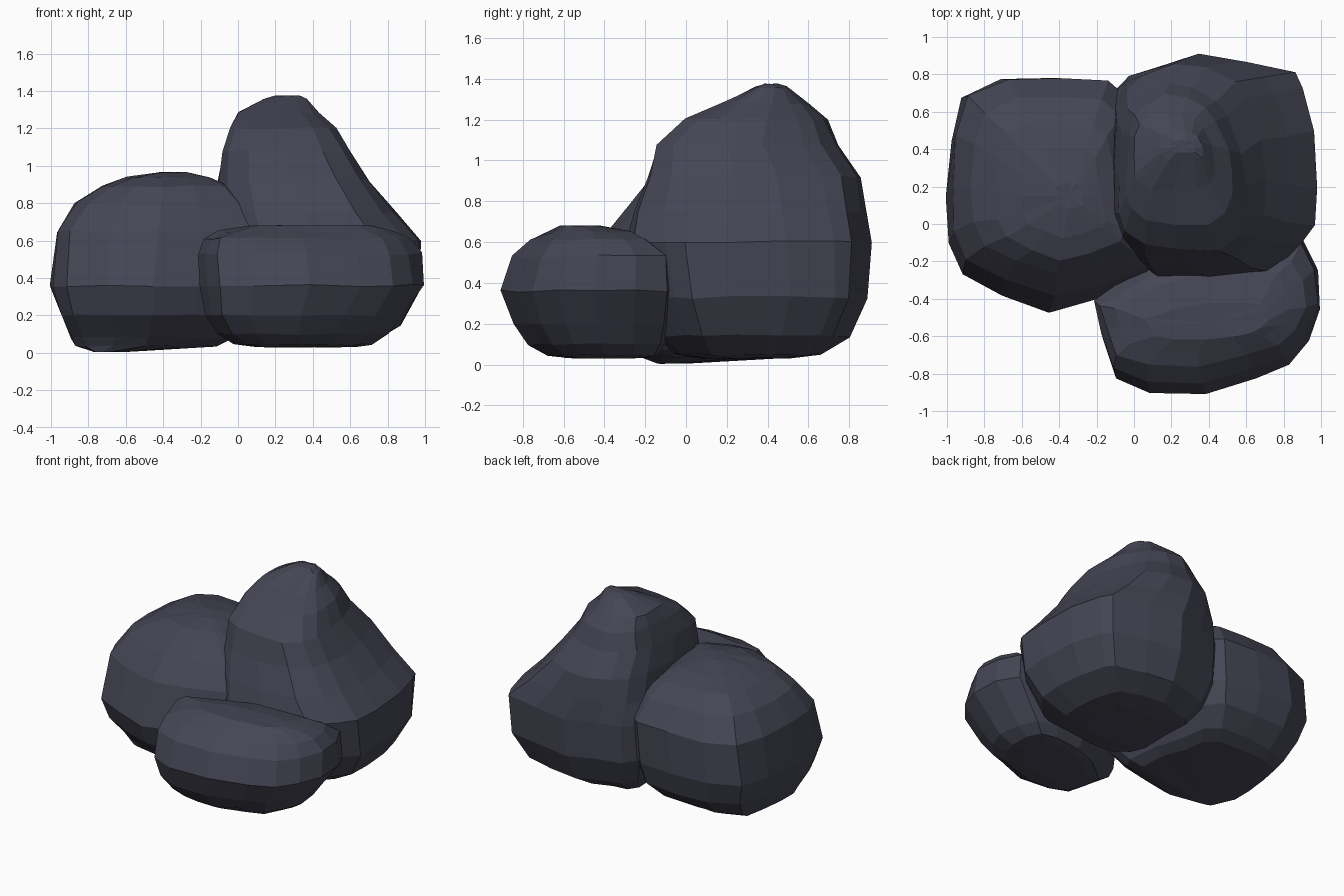
import bpy, bmesh, random
from mathutils import Vector

random.seed(4)
stone = bpy.data.materials.new("dark_stone")
stone.diffuse_color = (0.06, 0.06, 0.09, 1)


def unit(plan):
    """Scale an outline to the 0-1 square."""
    xs, ys = [p[0] for p in plan], [p[1] for p in plan]
    ax, ay, w, d = min(xs), min(ys), max(xs) - min(xs), max(ys) - min(ys)
    return [((x - ax) / w, (y - ay) / d) for x, y in plan]


def rock(name, plan, levels, top_plan=None, blend=(0.6, 1.1)):
    """Stack a plan outline, fitted to each level's (z, x0, x1, y0, y1)."""
    low = unit(plan)
    high = unit(top_plan or plan)
    bm = bmesh.new()
    rings = []
    for i, (z, x0, x1, y0, y1) in enumerate(levels):
        t = min(1, max(0, (z - blend[0]) / (blend[1] - blend[0])))
        s = 0.002 if i in (0, len(levels) - 1) else 0.007
        ring = []
        for (u, v), (p, q) in zip(low, high):
            j = [random.uniform(-s, s) for _ in range(3)]
            u, v = u + (p - u) * t, v + (q - v) * t
            ring.append(bm.verts.new((x0 + u * (x1 - x0) + j[0],
                                      y0 + v * (y1 - y0) + j[1],
                                      max(0, z + j[2]))))
        rings.append(ring)
    n = len(plan)
    for a, b in zip(rings, rings[1:]):
        for i in range(n):
            k = (i + 1) % n
            bm.faces.new((a[i], a[k], b[k], b[i]))
    # close both ends with shallow fans
    for ring in (rings[0], rings[-1]):
        c = bm.verts.new(sum((v.co for v in ring), Vector()) / n)
        for i in range(n):
            bm.faces.new((ring[i], ring[(i + 1) % n], c))
    bmesh.ops.recalc_face_normals(bm, faces=bm.faces)
    me = bpy.data.meshes.new(name)
    bm.to_mesh(me)
    bm.free()
    me.materials.append(stone)
    ob = bpy.data.objects.new(name, me)
    bpy.context.collection.objects.link(ob)


# Low rounded boulder on the left
rock("left_boulder",
     [(-.99, -.1), (-1, .15), (-.98, .45), (-.92, .68), (-.7, .78), (-.42, .79),
      (-.15, .77), (-.03, .66), (.02, .4), (.08, .1), (.12, -.2), (.07, -.31),
      (-.2, -.41), (-.45, -.47), (-.7, -.38), (-.92, -.27)],
     [(.005, -.77, -.6, -.14, .0), (.04, -.87, -.12, -.22, .53),
      (.08, -.89, -.04, -.28, .62), (.2, -.95, .05, -.41, .73),
      (.36, -1, .1, -.47, .78), (.65, -.97, .13, -.38, .78),
      (.8, -.87, .05, -.27, .68), (.89, -.73, -.05, -.19, .55),
      (.935, -.6, -.15, -.08, .4), (.965, -.42, -.27, .08, .22)])

# Tall peaked boulder at the back right; its upper part leans to the left
rock("tall_boulder",
     [(-.12, .0), (-.13, .4), (-.12, .7), (-.04, .8), (.12, .85), (.34, .92),
      (.6, .88), (.86, .82), (.9, .74), (.96, .5), (.98, .2), (.97, 0),
      (.9, -.1), (.74, -.26), (.42, -.3), (.12, -.28), (-.05, -.15)],
     [(.03, .15, .55, .08, .5), (.05, .0, .7, -.06, .66),
      (.14, -.06, .87, -.15, .8), (.33, -.11, .97, -.24, .89),
      (.6, -.12, .98, -.3, .91), (.75, -.12, .84, -.26, .89),
      (.92, -.11, .7, -.19, .86), (1.08, -.08, .6, -.14, .75),
      (1.2, -.04, .52, .0, .69), (1.28, .0, .43, .18, .6),
      (1.36, .14, .37, .34, .5), (1.375, .2, .33, .38, .45)],
     [(0, .22), (0, .42), (.02, .68), (.08, .84), (.2, .93), (.38, 1),
      (.58, .98), (.76, .9), (.86, .8), (.97, .58), (1, .4), (1, .22),
      (.94, .08), (.78, 0), (.48, 0), (.2, .03), (.05, .12)])

# Small low boulder at the front right
rock("front_boulder",
     [(-.2, -.43), (-.16, -.62), (-.1, -.82), (.08, -.9), (.38, -.91),
      (.65, -.83), (.83, -.75), (.93, -.62), (1, -.45), (.98, -.24),
      (.91, -.08), (.7, -.04), (.4, -.06), (.08, -.2)],
     [(.03, .1, .62, -.58, -.2), (.045, -.02, .72, -.68, -.14),
      (.1, -.11, .8, -.77, -.1), (.2, -.18, .88, -.85, -.07),
      (.36, -.2, 1, -.91, -.05), (.53, -.21, .98, -.85, -.06),
      (.61, -.18, .92, -.76, -.17), (.65, -.1, .83, -.69, -.25),
      (.68, .06, .72, -.62, -.42)])
